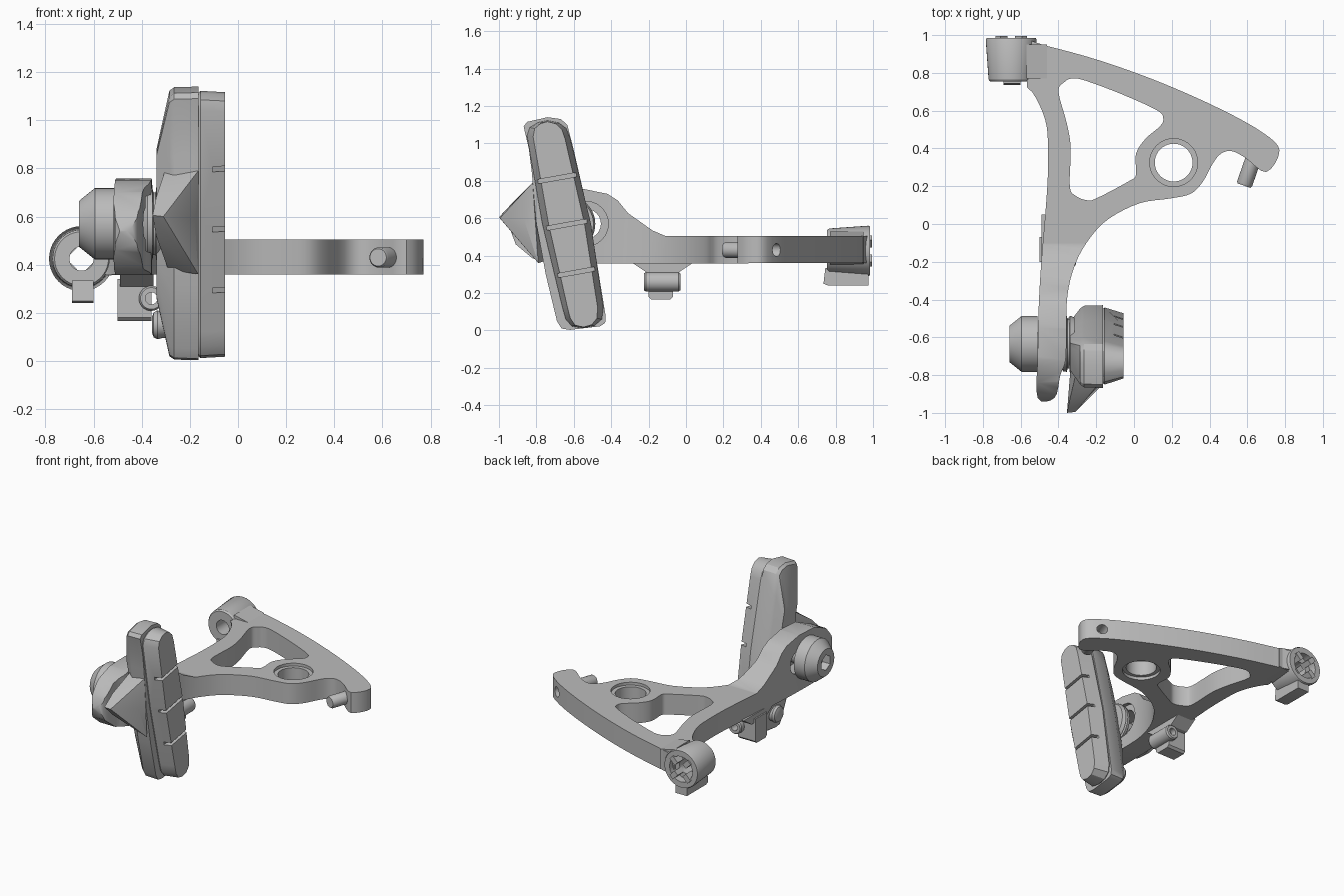
import bpy, bmesh, math
from mathutils import Vector, Matrix

if "Cube" in bpy.data.objects:
    bpy.data.objects.remove(bpy.data.objects["Cube"])

grey = bpy.data.materials.new("brushed grey")
grey.diffuse_color = (0.5, 0.5, 0.5, 1)
grey.use_nodes = True
grey.node_tree.nodes["Principled BSDF"].inputs["Base Color"].default_value = grey.diffuse_color


def finish(name, bm):
    bmesh.ops.recalc_face_normals(bm, faces=bm.faces)
    me = bpy.data.meshes.new(name)
    bm.to_mesh(me)
    bm.free()
    me.materials.append(grey)
    ob = bpy.data.objects.new(name, me)
    bpy.context.collection.objects.link(ob)
    return ob


def loft(name, rings, closed=False):
    """Skin equal-length rings; cap the ends, or join them when closed."""
    bm = bmesh.new()
    vs = [[bm.verts.new(p) for p in r] for r in rings]
    n = len(vs[0])
    pairs = list(zip(vs, vs[1:])) + ([(vs[-1], vs[0])] if closed else [])
    for a, b in pairs:
        for i in range(n):
            j = (i + 1) % n
            bm.faces.new((a[i], a[j], b[j], b[i]))
    if not closed:
        bm.faces.new(vs[0])
        bm.faces.new(vs[-1])
    return finish(name, bm)


def prism(name, pts, axis, a, b):
    place = {'x': lambda u, v, w: (w, u, v), 'y': lambda u, v, w: (u, w, v),
             'z': lambda u, v, w: (u, v, w)}[axis]
    return loft(name, [[place(u, v, w) for u, v in pts] for w in (a, b)])


def lathe(name, origin, direction, profile, closed=False, n=40):
    """Turn (distance, radius) pairs about an axis."""
    q = Vector((0, 0, 1)).rotation_difference(Vector(direction))
    rings = [[Vector(origin) + q @ Vector((r * math.cos(k * math.tau / n),
              r * math.sin(k * math.tau / n), t)) for k in range(n)] for t, r in profile]
    return loft(name, rings, closed)


def hull(name, pts):
    bm = bmesh.new()
    for p in pts:
        bm.verts.new(p)
    bmesh.ops.convex_hull(bm, input=bm.verts)
    return finish(name, bm)


def spline(pts, steps=4):
    """Closed smooth curve through the points."""
    out, n = [], len(pts)
    for i in range(n):
        p0, p1, p2, p3 = (Vector(pts[(i + k) % n]) for k in (-1, 0, 1, 2))
        for s in range(steps):
            t = s / steps
            out.append(tuple(0.5 * (2 * p1 + (p2 - p0) * t + (2 * p0 - 5 * p1 + 4 * p2 - p3) * t * t
                                    + (3 * p1 - p0 - 3 * p2 + p3) * t ** 3)))
    return out


def slot(y0, y1, z, r, n=12):
    return [(y + r * math.sin(s + k * math.pi / n), z + r * math.cos(s + k * math.pi / n))
            for y, s in ((y1, 0), (y0, math.pi)) for k in range(n + 1)]


def boolean(ob, tool, op='DIFFERENCE'):
    m = ob.modifiers.new("cut", 'BOOLEAN')
    m.object, m.operation, m.solver = tool, op, 'EXACT'
    bpy.context.view_layer.update()
    me = bpy.data.meshes.new_from_object(ob.evaluated_get(bpy.context.evaluated_depsgraph_get()))
    ob.modifiers.clear()
    ob.data = me
    bpy.data.objects.remove(tool)


# Brake arm: plan outline crossed with the cranked side profile
plan = [(-.64, .78), (-.54, .70), (-.47, .55), (-.455, .4), (-.46, .18), (-.49, -.19), (-.505, -.45),
        (-.51, -.7), (-.51, -.92), (-.42, -.92), (-.39, -.8), (-.36, -.7), (-.355, -.4), (-.31, -.21),
        (-.23, -.07), (-.13, .03), (.03, .11), (.19, .135), (.30, .16), (.365, .225), (.42, .325),
        (.465, .375), (.52, .385), (.59, .35), (.70, .275), (.77, .39), (.68, .485), (.455, .61),
        (.14, .75), (-.18, .865), (-.47, .945), (-.62, .975)]
side = [(1.1, .36), (1.1, .505), (-.11, .505), (-.18, .535), (-.31, .627), (-.365, .695), (-.42, .73),
        (-.55, .757), (-.72, .75), (-.84, .70), (-.91, .62), (-.94, .54), (-.91, .46), (-.82, .385),
        (-.7, .358)]
arm = prism("brake_arm", spline(plan), 'z', .1, 1.0)
boolean(arm, prism("side_cutter", side, 'x', -1, 1), 'INTERSECT')
window = [(-.40, .70), (-.37, .75), (-.33, .77), (-.26, .76), (-.06, .685), (.125, .6), (.155, .555),
          (.135, .515), (.06, .45), (.01, .37), (.01, .26), (-.03, .225), (-.19, .14), (-.245, .125),
          (-.31, .15), (-.34, .2), (-.335, .4), (-.355, .53)]
boolean(arm, prism("window_cutter", spline(window), 'z', 0, 1))

# Pivot bore with counterbores
boolean(arm, lathe("bore_cutter", (.21, .325, 0), (0, 0, 1),
                   [(.2, .125), (.38, .125), (.38, .1), (.485, .1), (.485, .127), (.7, .127)]))
# Adjuster bore in the arm tip
pin_dir = Vector((-.33, -.944, 0)).normalized()
pin_at = Vector((.63, .34, .43))
boolean(arm, lathe("tip_cutter", pin_at, -pin_dir, [(.06, .035), (.3, .035)], n=24))
# Slotted mount for the pad bolt
boolean(arm, prism("slot_cutter", slot(-.74, -.535, .57, .08), 'x', -1, 0))
boolean(arm, prism("slot_recess_cutter", slot(-.74, -.535, .57, .12), 'x', -.385, 0))

# Cylinder at the arm tip
lathe("adjuster_pin", pin_at, pin_dir, [(-.05, .042), (.135, .042), (.145, .036)], n=32)

# Spring boss at the rear corner
boss_at = (-.65, 0, .425)
boss = lathe("spring_boss", boss_at, (0, 1, 0),
             [(.755, .05), (.755, .112), (.765, .12), (.975, .135), (.985, .13),
              (.985, .09), (.93, .09), (.93, .05)], closed=True)
for k in range(4):
    a = math.radians(45 + 90 * k)
    c, s = math.cos(a), math.sin(a)
    quad = [(boss_at[0] + r * c - w * s, boss_at[2] + r * s + w * c)
            for r, w in ((.045, -.018), (.1, -.018), (.1, .018), (.045, .018))]
    prism("boss_tab", quad, 'y', .92, .995)
boolean(arm, lathe("boss_cutter", boss_at, (0, 1, 0), [(.5, .115), (1.1, .115)]))
hull("boss_lug", [(x, y, z) for x in (-.69, -.6)
                  for y, z in ((.735, .25), (.745, .335), (.975, .335), (.975, .24), (.76, .24))])
hull("boss_web", [(x, y, z) for x, lo, hi in ((-.57, .35, .53), (-.46, .365, .505))
                  for y in (.77, .95) for z in (lo, hi)])

# Cable clamp under the arm
hull("clamp_root", [(x, y, z) for x in (-.49, -.35)
                    for y, z in ((-.3, .37), (.05, .37), (-.04, .31), (-.21, .31))])
hull("clamp_block", [(x, y, z) for x in (-.5, -.36)
                     for y, z in ((-.2, .34), (-.07, .34), (-.07, .18), (-.085, .165), (-.185, .165), (-.2, .18))])
lathe("clamp_barrel", (-.36, 0, .26), (0, 1, 0),
      [(-.225, .025), (-.225, .045), (-.215, .052), (-.04, .052), (-.03, .045), (-.03, .025)],
      closed=True, n=28)

# Pad bolt with hex socket, shank and washers
bolt_at = (0, -.635, .57)
bolt = lathe("bolt_cap", bolt_at, (1, 0, 0),
             [(-.66, .095), (-.655, .1), (-.605, .14), (-.595, .148), (-.51, .148)], n=48)
boolean(bolt, lathe("socket_cutter", bolt_at, (1, 0, 0), [(-.7, .055), (-.6, .055)], n=6))
lathe("bolt_shank", bolt_at, (1, 0, 0), [(-.52, .06), (-.28, .06)])
lathe("spacer_washer", bolt_at, (1, 0, 0),
      [(-.40, .11), (-.375, .145), (-.355, .148), (-.352, .13), (-.342, .13), (-.34, .15), (-.315, .14)], n=48)


# Pad line leans with height
def lean(y, z, wy, wz):
    yc, z2 = -.535 - .186 * z, .57 + (z - .57) * wz
    return (-.535 - .186 * z2) + (y - yc) * wy, z2


def tapered(name, outline, levels):
    return loft(name, [[(x, *lean(y, z, wy, wz)) for y, z in outline] for x, wy, wz in levels])


# Pad holder and its side fin
holder = [(-.868, 1.09), (-.85, 1.115), (-.74, 1.14), (-.67, 1.13), (-.635, 1.1), (-.60, .965),
          (-.51, .57), (-.43, .08), (-.432, .04), (-.46, .022), (-.62, .003), (-.665, .01), (-.69, .05),
          (-.75, .3), (-.80, .57), (-.825, .85), (-.84, .97)]
tapered("pad_holder", holder, [(-.165, 1, 1), (-.265, .98, .995), (-.285, .88, .97), (-.338, .62, .55)])
hull("holder_fin", [(-.165, -.82, .79), (-.165, -.79, .36), (-.3, -.76, .8), (-.29, -.73, .38),
                    (-.18, -.865, .59), (-.355, -1.0, .605), (-.31, -.995, .60), (-.34, -.93, .68),
                    (-.34, -.92, .52), (-.335, -.75, .6)])
lathe("pad_screw", (0, -.55, .15), (1, 0, 0),
      [(-.357, .035), (-.35, .052), (-.335, .06), (-.315, .055), (-.26, .05)], n=28)

# Grooved brake pad
outline = [(-.85, 1.04), (-.835, 1.085), (-.79, 1.112), (-.74, 1.122), (-.68, 1.11), (-.64, 1.08),
           (-.62, 1.03), (-.508, .57), (-.442, .12), (-.45, .06), (-.49, .025), (-.55, .012),
           (-.61, .022), (-.643, .06), (-.66, .12), (-.768, .57)]
pad = tapered("brake_pad", outline, [(-.17, .93, .98), (-.155, 1, 1), (-.055, .74, .99)])
for z in (.31, .565, .815):
    yc = -.535 - .186 * z
    strip = [(yc + d, z + .18 * d + h) for d, h in ((-.2, -.011), (.2, -.011), (.2, .011), (-.2, .011))]
    boolean(pad, prism("groove_cutter", strip, 'x', -.105, 0))

# Soft shading with crisp edges
for ob in bpy.context.scene.objects:
    ob.select_set(True)
bpy.context.view_layer.objects.active = arm
bpy.ops.object.shade_smooth_by_angle(angle=math.radians(32))
